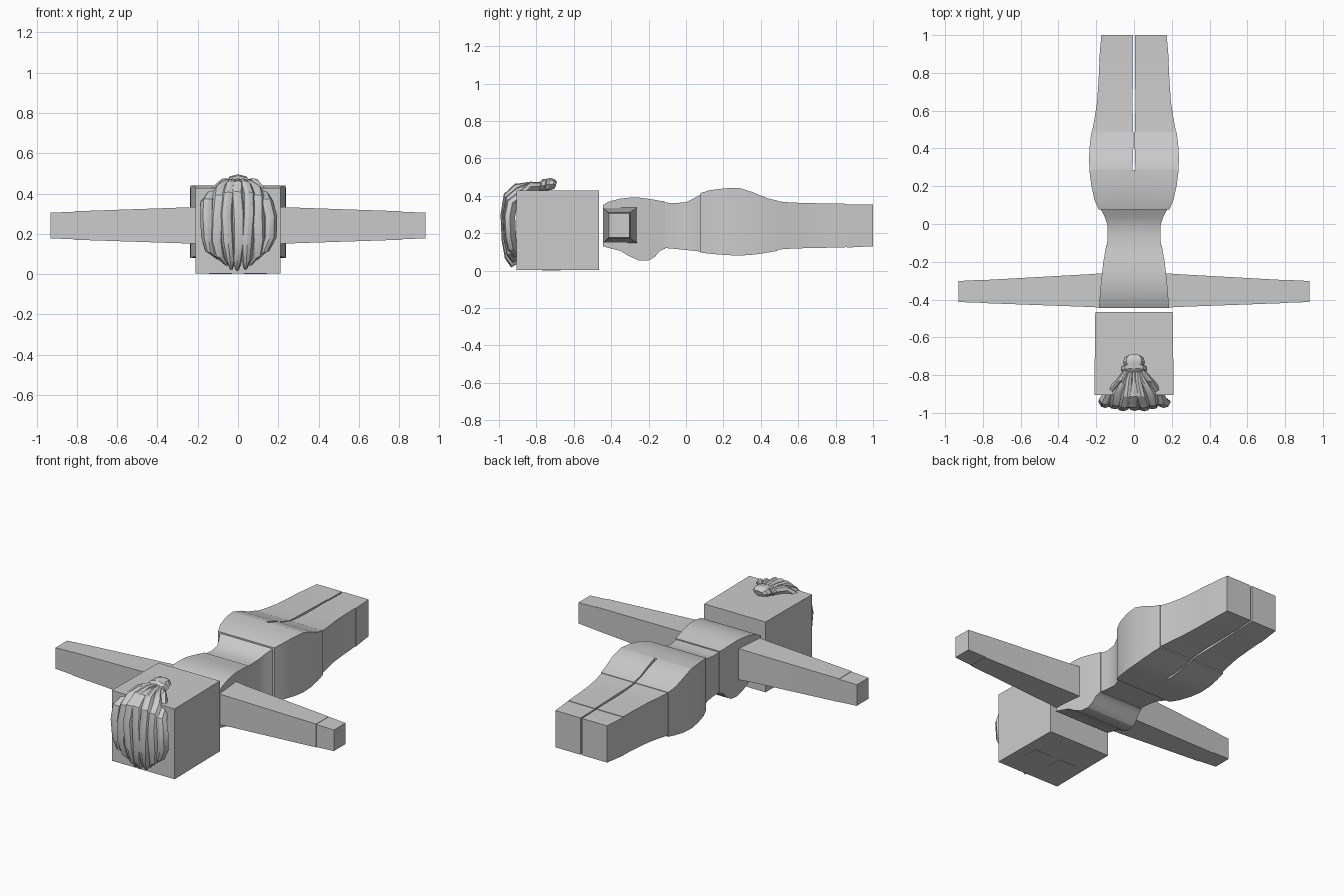
import bpy, bmesh, math
from mathutils import Vector


def loft(name, rings, mirror=False):
    """Skin a list of equal-length point rings, cap both ends, optionally mirror in x."""
    bm = bmesh.new()
    loops = [[bm.verts.new(p) for p in r] for r in rings]
    n = len(loops[0])
    for a, b in zip(loops, loops[1:]):
        for i in range(n):
            quad = [a[i], a[(i + 1) % n], b[(i + 1) % n], b[i]]
            # faces on the mirror plane stay open
            if mirror and all(abs(v.co.x) < 1e-5 for v in quad):
                continue
            bm.faces.new(quad)
    bm.faces.new(loops[0])
    bm.faces.new(loops[-1])
    bmesh.ops.recalc_face_normals(bm, faces=bm.faces)
    me = bpy.data.meshes.new(name)
    bm.to_mesh(me)
    bm.free()
    ob = bpy.data.objects.new(name, me)
    bpy.context.collection.objects.link(ob)
    if mirror:
        mod = ob.modifiers.new("Mirror", 'MIRROR')
        mod.merge_threshold = 0.0005
    bpy.ops.object.select_all(action='DESELECT')
    ob.select_set(True)
    bpy.context.view_layer.objects.active = ob
    bpy.ops.object.shade_smooth_by_angle(angle=math.radians(30))
    return ob


def half_body(name, sections):
    """Right half of a boxy body part; section = (y, inner x, outer x, z low, z high)."""
    loft(name, [[(a, y, lo), (b, y, lo), (b, y, hi), (a, y, hi)]
                for y, a, b, lo, hi in sections], mirror=True)


def arm_part(name, sections):
    """Arm piece along x; section = (x, y low, y high, z low, z high)."""
    loft(name, [[(x, y0, z0), (x, y1, z0), (x, y1, z1), (x, y0, z1)]
                for x, y0, y1, z0, z1 in sections], mirror=True)


# Head with eye plates on the downward face
half_body("head", [(-0.905, 0, 0.21, 0.003, 0.428), (-0.466, 0, 0.205, 0.003, 0.428)])
half_body("eyes", [(-0.77, 0.03, 0.145, 0.0, 0.006), (-0.67, 0.03, 0.145, 0.0, 0.006)])

# Torso
half_body("chest", [
    (-0.445, 0, 0.185, 0.13, 0.35), (-0.41, 0, 0.183, 0.12, 0.37),
    (-0.35, 0, 0.178, 0.105, 0.385), (-0.30, 0, 0.174, 0.075, 0.39),
    (-0.25, 0, 0.168, 0.053, 0.39), (-0.20, 0, 0.162, 0.053, 0.383),
    (-0.165, 0, 0.156, 0.075, 0.378), (-0.14, 0, 0.152, 0.105, 0.373),
    (-0.112, 0, 0.147, 0.117, 0.37)])
half_body("waist", [
    (-0.115, 0, 0.143, 0.121, 0.364), (-0.06, 0, 0.139, 0.116, 0.36),
    (0.0, 0, 0.142, 0.11, 0.366), (0.04, 0, 0.156, 0.106, 0.385),
    (0.085, 0, 0.18, 0.10, 0.41)])

# Hips and thighs, joined until the slit starts
half_body("hips_and_thighs", [
    (0.078, 0, 0.188, 0.096, 0.415), (0.13, 0, 0.21, 0.09, 0.43),
    (0.21, 0, 0.227, 0.083, 0.44), (0.285, 0, 0.236, 0.08, 0.441),
    (0.287, 0.008, 0.236, 0.08, 0.441), (0.36, 0.005, 0.238, 0.085, 0.418),
    (0.43, 0.003, 0.233, 0.095, 0.388), (0.49, 0.004, 0.225, 0.105, 0.373)])
half_body("lower_legs", [
    (0.488, 0.004, 0.222, 0.112, 0.37), (0.56, 0.006, 0.209, 0.117, 0.364),
    (0.64, 0.008, 0.196, 0.12, 0.361), (0.75, 0.006, 0.188, 0.122, 0.359),
    (0.862, 0.005, 0.183, 0.125, 0.357)])
half_body("feet", [(0.86, 0.004, 0.185, 0.123, 0.354), (1.0, 0.005, 0.173, 0.13, 0.352)])

# Arms and hands
arm_part("arms", [(0.16, -0.443, -0.26, 0.148, 0.337), (0.24, -0.439, -0.266, 0.152, 0.332),
                  (0.815, -0.418, -0.298, 0.171, 0.312)])
arm_part("hands", [(0.813, -0.417, -0.296, 0.173, 0.31), (0.93, -0.413, -0.302, 0.178, 0.305)])

# Hair: strands fan out of the tied bun, bend over the edge and hang down
PATH = [(-0.765, 0.45, 0.22), (-0.83, 0.449, 0.5), (-0.905, 0.44, 0.8), (-0.948, 0.4, 0.93),
        (-0.962, 0.3, 1.0), (-0.957, 0.16, 0.98), (-0.945, 0.07, 0.85), (-0.92, 0.025, 0.6)]
WIDTH = [0.4, 0.7, 0.95, 1.0, 1.05, 1.0, 0.75, 0.25]


def strand(index, x, half_w):
    side = abs(x) / 0.155
    rings = []
    for i, (y, z, spread) in enumerate(PATH):
        p, q = PATH[max(i - 1, 0)], PATH[min(i + 1, len(PATH) - 1)]
        t = Vector((0, q[0] - p[0], q[1] - p[1])).normalized()
        out = Vector((0, t.z, -t.y))
        c = Vector((x * spread + 0.006 * math.sin(1.7 * i + 2.1 * index), y, z))
        # outer strands lie flatter and end higher
        if i > 1:
            c.y += 0.02 * side ** 2
            c.z = 0.25 + (c.z - 0.25) * (1 - 0.25 * side ** 2)
        w = half_w * WIDTH[i]
        d = (0.031 - 0.004 * (index % 2)) * (0.5 + 0.5 * WIDTH[i])
        rings.append([c + Vector((w * a, 0, 0)) + out * (d * b) for a, b in
                      ((-1, 0), (-0.6, 0.8), (0, 1), (0.6, 0.8), (1, 0), (0, -0.9))])
    loft("hair_strand", rings)


for k in range(7):
    strand(k, -0.155 + k * 0.155 / 3, 0.035)


# Hair tie and bun stub
def knot(name, stations):
    loft(name, [[(rx * math.cos(a), y + 0.3 * rz * math.sin(a), z + rz * math.sin(a))
                 for a in [math.tau * j / 8 for j in range(8)]]
                for y, z, rx, rz in stations])


knot("hair_tie", [(-0.79, 0.45, 0.055, 0.025), (-0.775, 0.454, 0.068, 0.035),
                  (-0.755, 0.456, 0.066, 0.034), (-0.745, 0.457, 0.05, 0.028)])
knot("hair_bun", [(-0.76, 0.458, 0.045, 0.032), (-0.735, 0.461, 0.058, 0.034),
                  (-0.71, 0.46, 0.052, 0.028), (-0.695, 0.458, 0.032, 0.018)])
